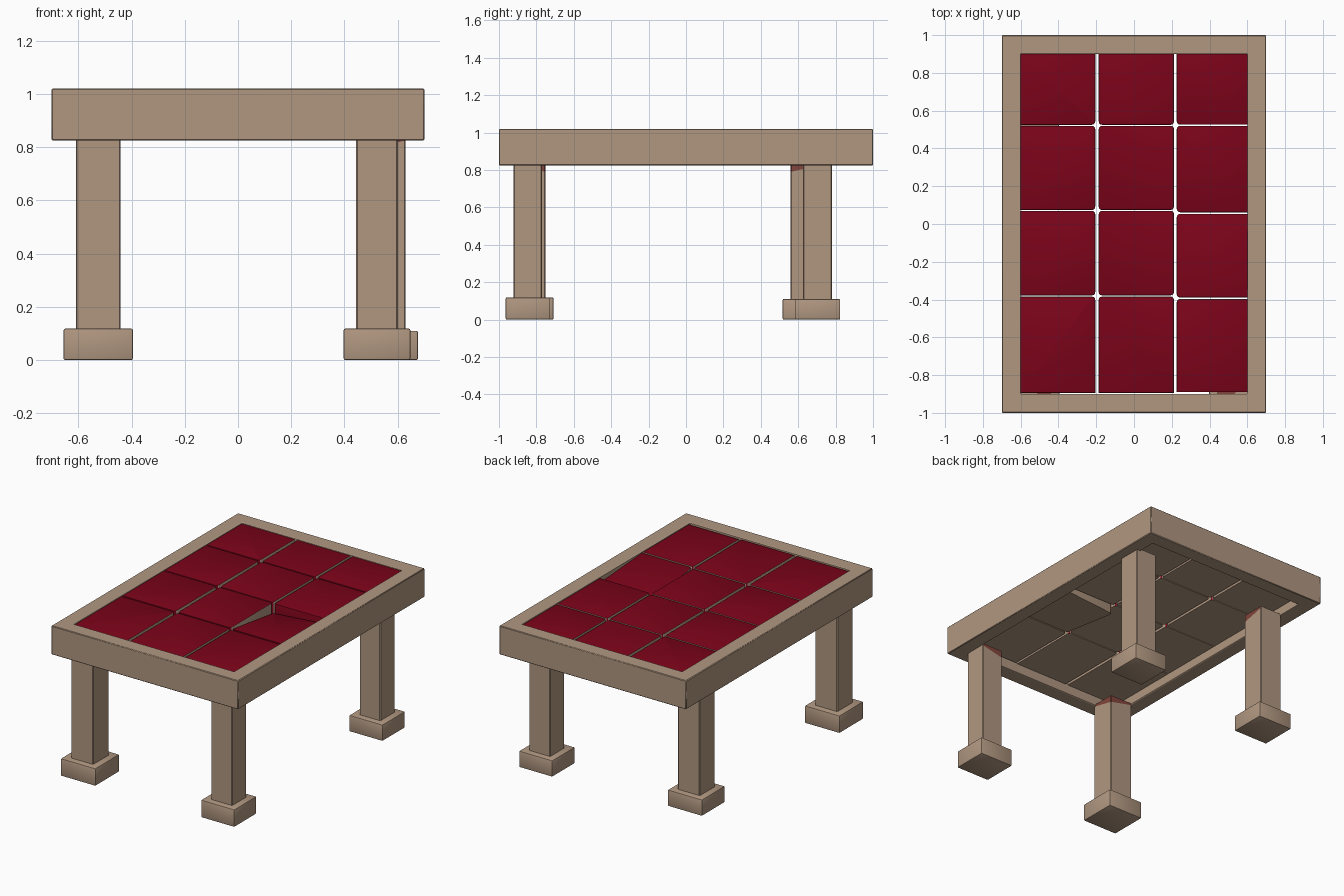
import bpy, bmesh, math
from mathutils import Matrix, Vector

if "Cube" in bpy.data.objects:
    bpy.data.objects.remove(bpy.data.objects["Cube"])


def mat(name, col):
    m = bpy.data.materials.new(name)
    m.diffuse_color = (*col, 1)
    m.use_nodes = True
    m.node_tree.nodes["Principled BSDF"].inputs["Base Color"].default_value = m.diffuse_color
    return m


STONE = mat("tan stone", (0.44, 0.312, 0.22))
RED = mat("deep red", (0.20, 0.001, 0.010))
RUST = mat("rust brown", (0.22, 0.06, 0.045))


def finish(bm, name, mats, angle=40):
    bmesh.ops.recalc_face_normals(bm, faces=bm.faces[:])
    me = bpy.data.meshes.new(name)
    bm.to_mesh(me)
    bm.free()
    for m in mats:
        me.materials.append(m)
    ob = bpy.data.objects.new(name, me)
    bpy.context.collection.objects.link(ob)
    bpy.ops.object.select_all(action='DESELECT')
    ob.select_set(True)
    bpy.context.view_layer.objects.active = ob
    bpy.ops.object.shade_smooth_by_angle(angle=math.radians(angle))
    return ob


def box(lo, hi):
    bm = bmesh.new()
    lo, hi = Vector(lo), Vector(hi)
    m = Matrix.Translation((lo + hi) / 2) @ Matrix.Diagonal((*(hi - lo), 1))
    bmesh.ops.create_cube(bm, size=1, matrix=m)
    return bm


def upright(e):
    return abs(e.verts[0].co.z - e.verts[1].co.z) > 0.02


def bevel(bm, edges, w, seg=2):
    bmesh.ops.bevel(bm, geom=edges, offset=w, segments=seg, profile=0.5, affect='EDGES')


# Rectangular table frame: outer and inner rings bridged into a hollow border
bm = bmesh.new()
rings = []
for hx, hy, z in ((0.7, 1, 0.825), (0.7, 1, 1.02), (0.6, 0.9, 1.02), (0.6, 0.9, 0.825)):
    rings.append([bm.verts.new((sx * hx, sy * hy, z))
                  for sx, sy in ((-1, -1), (1, -1), (1, 1), (-1, 1))])
for a, b in zip(rings, rings[1:] + rings[:1]):
    for i in range(4):
        j = (i + 1) % 4
        bm.faces.new((a[i], a[j], b[j], b[i]))
bm.normal_update()
bevel(bm, [e for e in bm.edges if e.calc_face_angle(0) > 1], 0.004, 1)
finish(bm, "table_frame", [STONE])

# Cushion tiles: red above, stone underneath; outer edges tuck into the frame
cols = ((-0.605, -0.205), (-0.187, 0.212), (0.226, 0.602))
rows = ((-0.895, -0.384), (-0.378, 0.070), (0.074, 0.520), (0.525, 0.905))
rows_right = ((-0.890, -0.397), (-0.389, 0.054), (0.062, 0.520), (0.526, 0.905))
for c, (x0, x1) in enumerate(cols):
    for r, (y0, y1) in enumerate(rows_right if c == 2 else rows):
        bm = box((x0, y0, 0.888), (x1, y1, 1.012))
        # Round only the corners inside the panel
        bevel(bm, [e for e in bm.edges if upright(e) and abs(e.verts[0].co.x) < 0.59
                   and abs(e.verts[0].co.y) < 0.88], 0.018, 3)
        bevel(bm, [e for e in bm.edges if all(v.co.z > 1 for v in e.verts)], 0.006, 2)
        bm.normal_update()
        for f in bm.faces:
            n = f.normal
            f.material_index = int(n.z < -0.5 or abs(n.x) > 0.75 or n.y > 0.75)
        # One tile has sunk at its back edge
        if c == 2 and r == 1:
            for v in bm.verts:
                u = (v.co.x - x0) / (x1 - x0)
                t = (v.co.y - y0) / (y1 - y0)
                v.co.z -= (0.06 - 0.03 * u) * t
        finish(bm, f"tile_{c + 1}_{r + 1}", [RED, STONE])

# Slightly uneven legs with block feet: centre x, y and width x, y
legs = {"front_left": (-0.525, -0.836, 0.168, 0.17), "front_right": (0.522, -0.845, 0.158, 0.152),
        "back_left": (-0.525, 0.64, 0.165, 0.16), "back_right": (0.551, 0.703, 0.158, 0.156)}
for name, (x, y, wx, wy) in legs.items():
    sx, sy = math.copysign(1, x), math.copysign(1, y)
    bm = box((x - wx / 2, y - wy / 2, 0.1), (x + wx / 2, y + wy / 2, 0.838))
    bevel(bm, [e for e in bm.edges if upright(e)], 0.005, 1)
    # Slanted cut rising outwards from the inner corner bounds the rust patch
    co = Vector((x - sx * wx / 2, y - sy * wy / 2, 0.79))
    no = Vector((-0.22 * sx, -0.22 * sy, 1))
    bmesh.ops.bisect_plane(bm, geom=bm.verts[:] + bm.edges[:] + bm.faces[:],
                           plane_co=co, plane_no=no)
    bm.normal_update()
    for f in bm.faces:
        inward = -(f.normal.x * sx + f.normal.y * sy)
        above = (f.calc_center_median() - co).dot(no) > 0
        if above and (inward > 0.5 or f.normal.z > 0.5):
            f.material_index = 1
    finish(bm, name + "_leg", [STONE, RUST])

    top = 0.118 if y < 0 else 0.11
    fx, fy = wx / 2 + 0.046, wy / 2 + 0.043
    bm = box((x - fx, y - fy, 0), (x + fx, y + fy, top))
    bevel(bm, bm.edges[:], 0.006, 2)
    finish(bm, name + "_foot", [STONE])
